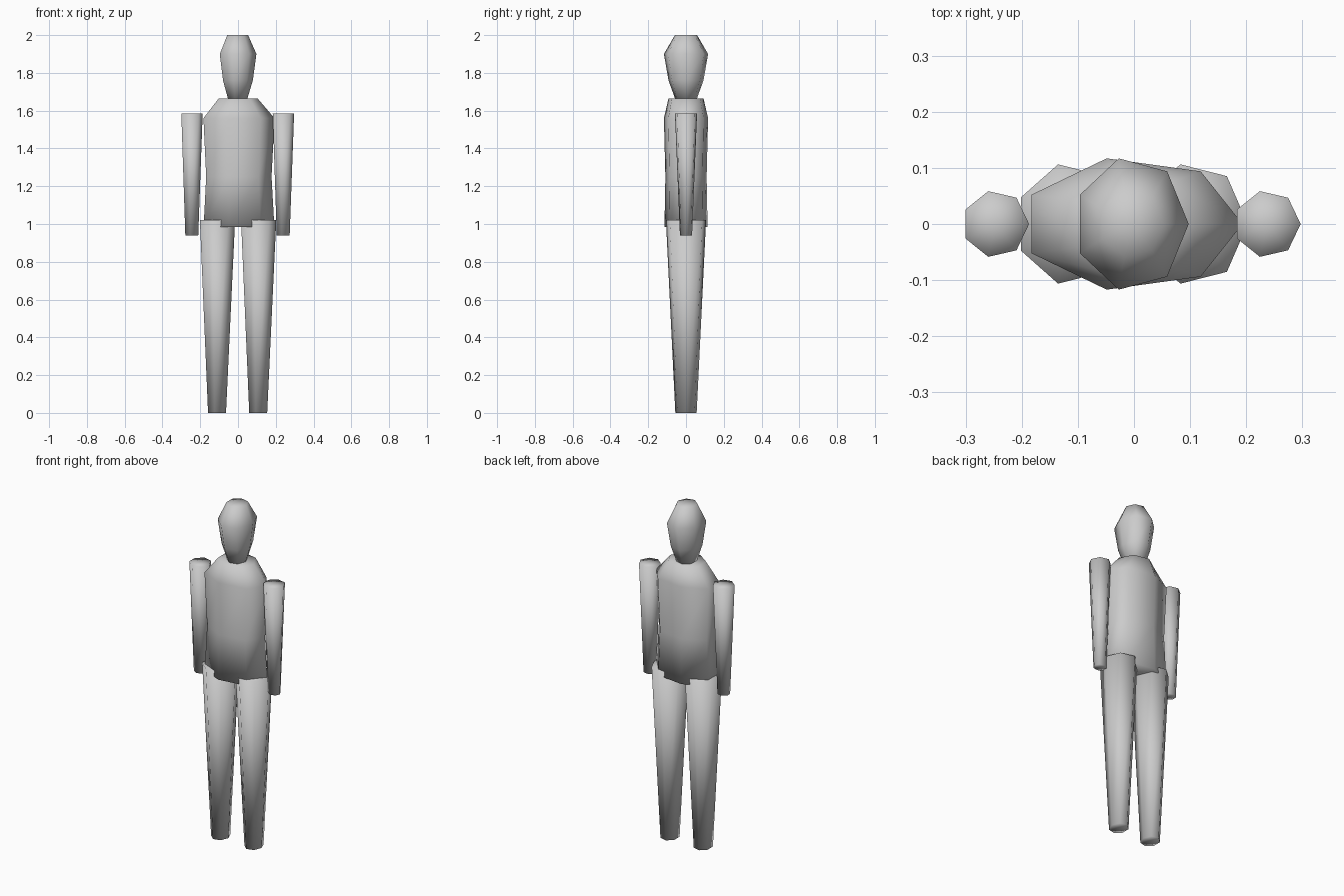
import bpy
import bmesh
from math import cos, sin, tau

cube = bpy.data.objects.get("Cube")
if cube:
    bpy.data.objects.remove(cube, do_unlink=True)

SIDES = 7
AXIS = -0.0045  # seven-sided rings are lopsided, so the body axis sits off centre

grey = bpy.data.materials.new("plain grey")
grey.use_nodes = True
colour = (0.6, 0.6, 0.6, 1)
grey.diffuse_color = colour
grey.node_tree.nodes["Principled BSDF"].inputs["Base Color"].default_value = colour


def body_part(name, x, rings):
    """Loft seven-sided rings of (z, x radius, y radius) and fan both ends shut."""
    bm = bmesh.new()
    loops = []
    for z, rx, ry in rings:
        loops.append([bm.verts.new((rx * cos(tau * i / SIDES), ry * sin(tau * i / SIDES), z))
                      for i in range(SIDES)])
    for low, high in zip(loops, loops[1:]):
        for i in range(SIDES):
            j = (i + 1) % SIDES
            bm.faces.new((low[i], low[j], high[j], high[i]))
    for loop, ring in ((loops[0], rings[0]), (loops[-1], rings[-1])):
        hub = bm.verts.new((0, 0, ring[0]))
        for i in range(SIDES):
            bm.faces.new((loop[i], loop[(i + 1) % SIDES], hub))
    bmesh.ops.recalc_face_normals(bm, faces=bm.faces)
    for face in bm.faces:
        face.smooth = True
    mesh = bpy.data.meshes.new(name)
    bm.to_mesh(mesh)
    bm.free()
    mesh.materials.append(grey)
    part = bpy.data.objects.new(name, mesh)
    part.location.x = AXIS + x
    bpy.context.collection.objects.link(part)


# Head, narrow at the chin and widest at the brow
body_part("head", 0, [(1.66, 0.053, 0.058), (1.76, 0.083, 0.095),
                      (1.9, 0.102, 0.12), (2.0, 0.058, 0.06)])

# Torso from hips through waist and shoulders to the neckline
body_part("torso", 0, [(0.985, 0.197, 0.117), (1.25, 0.182, 0.112),
                       (1.56, 0.198, 0.12), (1.665, 0.108, 0.095)])

# Tapered limbs
for side, sign in (("left", 1), ("right", -1)):
    body_part(side + "_arm", sign * 0.242, [(0.94, 0.036, 0.033), (1.585, 0.0595, 0.06)])
    body_part(side + "_leg", sign * 0.109, [(0, 0.05, 0.058), (1.02, 0.098, 0.109)])
